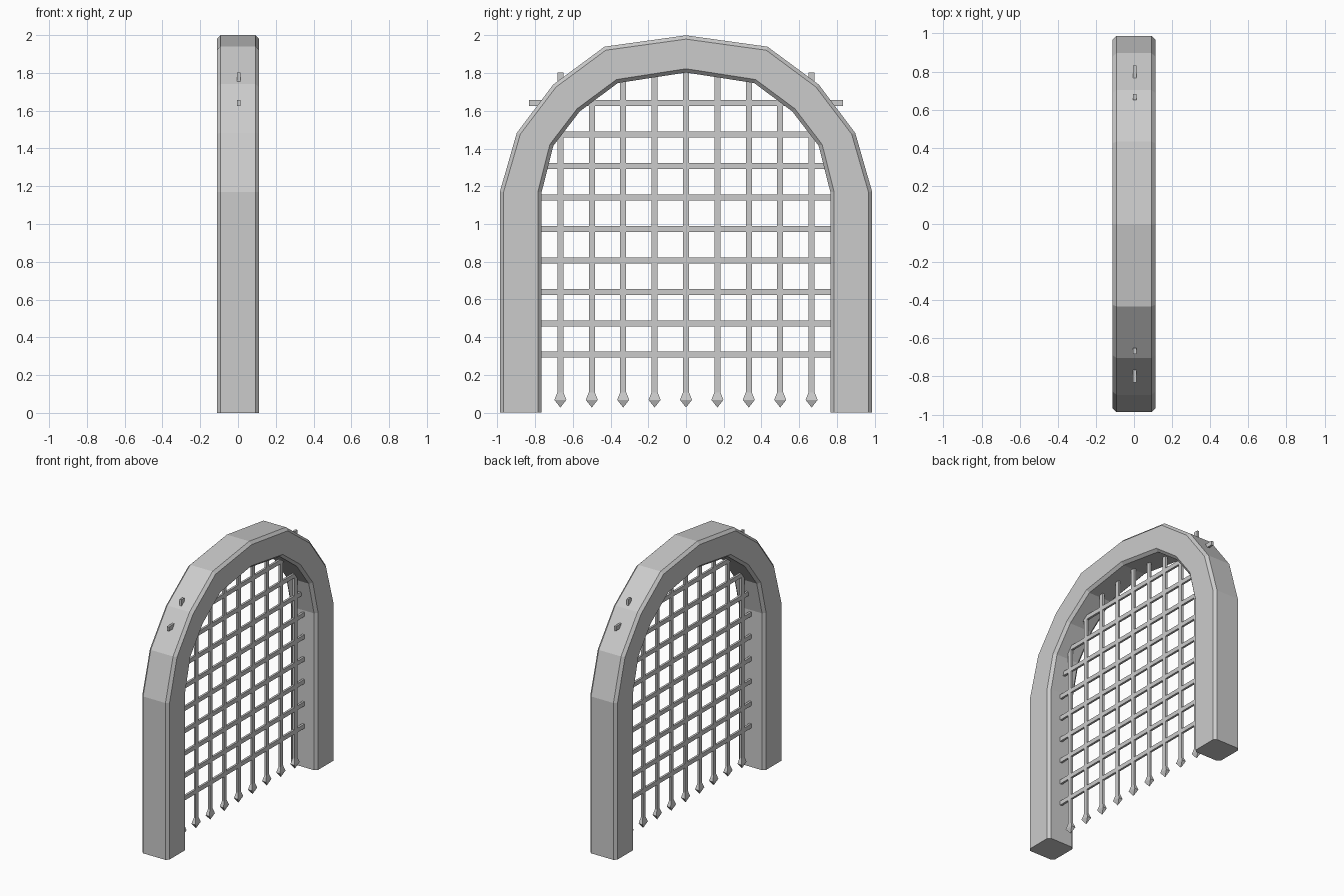
import bpy, bmesh
from mathutils import Vector

if "Cube" in bpy.data.objects:
    bpy.data.objects.remove(bpy.data.objects["Cube"])


def loft(bm, rings):
    """Skin a list of vertex rings and cap both ends."""
    vs = [[bm.verts.new(p) for p in r] for r in rings]
    n = len(vs[0])
    for a, b in zip(vs, vs[1:]):
        for i in range(n):
            j = (i + 1) % n
            bm.faces.new((a[i], a[j], b[j], b[i]))
    bm.faces.new(vs[0][::-1])
    bm.faces.new(vs[-1])


def finish(bm, name):
    bmesh.ops.recalc_face_normals(bm, faces=bm.faces)
    mesh = bpy.data.meshes.new(name)
    bm.to_mesh(mesh)
    bm.free()
    bpy.context.collection.objects.link(bpy.data.objects.new(name, mesh))


# Stone arch: chamfered section swept along paired outer and inner profiles (y, z)
outer = [(.987, 0), (.987, 1.17), (.897, 1.483), (.703, 1.74), (.432, 1.94), (0, 2)]
inner = [(.765, 0), (.765, 1.17), (.703, 1.415), (.563, 1.597), (.362, 1.747), (0, 1.803)]
outer += [(-y, z) for y, z in outer[-2::-1]]
inner += [(-y, z) for y, z in inner[-2::-1]]
D, C = .112, .02
rings = []
for o, i in zip(outer, inner):
    o, i = Vector(o), Vector(i)
    step = (o - i).normalized() * C
    of, inf = o - step, i + step
    section = [(D - C, o), (D, of), (D, inf), (D - C, i),
               (C - D, i), (-D, inf), (-D, of), (C - D, o)]
    rings.append([(x, p.x, p.y) for x, p in section])
bm = bmesh.new()
loft(bm, rings)
finish(bm, "stone_arch")

# Portcullis dimensions
W, T, X0, PITCH = .016, .008, .004, .1665

# Vertical bars with spear tips
bm = bmesh.new()
for k in range(-4, 5):
    y = k * PITCH
    rings = []
    for z, s in [(1.803, 1), (.108, 1), (.068, 2), (.028, .05)]:
        rings.append([(X0 + a * T * s, y + b * W * s, z)
                      for a, b in ((-1, -1), (1, -1), (1, 1), (-1, 1))])
    loft(bm, rings)
finish(bm, "vertical_bars")

# Horizontal bars
bm = bmesh.new()
for k in range(9):
    z = .307 + k * .1667
    loft(bm, [[(X0 + a * T, y, z + b * W)
               for a, b in ((-1, -1), (1, -1), (1, 1), (-1, 1))]
              for y in (-.833, .833)])
finish(bm, "horizontal_bars")
